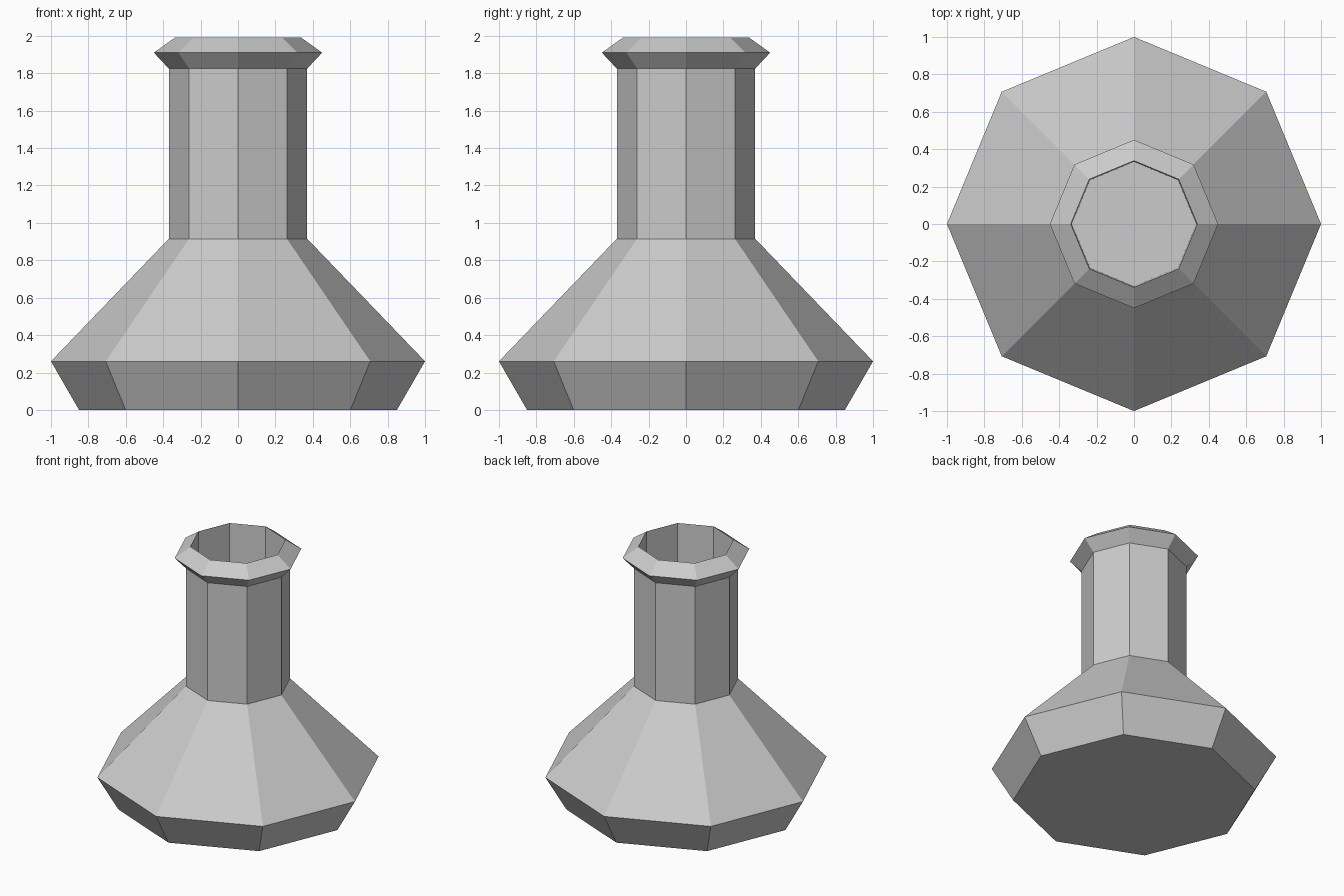
import bpy
import bmesh
from math import cos, sin, pi

SIDES = 8

# Remove the default cube
cube = bpy.data.objects.get("Cube")
if cube:
    bpy.data.objects.remove(cube, do_unlink=True)

# Material
grey = bpy.data.materials.new("light_grey")
grey.use_nodes = True
colour = (0.6, 0.6, 0.6, 1.0)
grey.diffuse_color = colour
grey.node_tree.nodes["Principled BSDF"].inputs["Base Color"].default_value = colour


def lathe(name, profile, material):
    """Spin a (radius, height) profile into a closed, flat-faced body."""
    bm = bmesh.new()
    rings = []
    for radius, height in profile:
        ring = []
        for i in range(SIDES):
            angle = 2 * pi * i / SIDES
            ring.append(bm.verts.new((radius * cos(angle), radius * sin(angle), height)))
        rings.append(ring)
    for low, high in zip(rings, rings[1:]):
        for i in range(SIDES):
            j = (i + 1) % SIDES
            bm.faces.new((low[i], low[j], high[j], high[i]))
    bm.faces.new(list(reversed(rings[0])))
    bm.faces.new(rings[-1])
    mesh = bpy.data.meshes.new(name)
    bm.to_mesh(mesh)
    bm.free()
    mesh.materials.append(material)
    obj = bpy.data.objects.new(name, mesh)
    bpy.context.collection.objects.link(obj)
    return obj


# Flask: base, shoulder, neck, flared lip, then down the inside of the neck
flask_profile = [
    (0.85, 0.0),
    (1.0, 0.26),
    (0.37, 0.915),
    (0.37, 1.825),
    (0.45, 1.91),
    (0.338, 1.99),
    (0.332, 0.915),
]
lathe("flask", flask_profile, grey)
